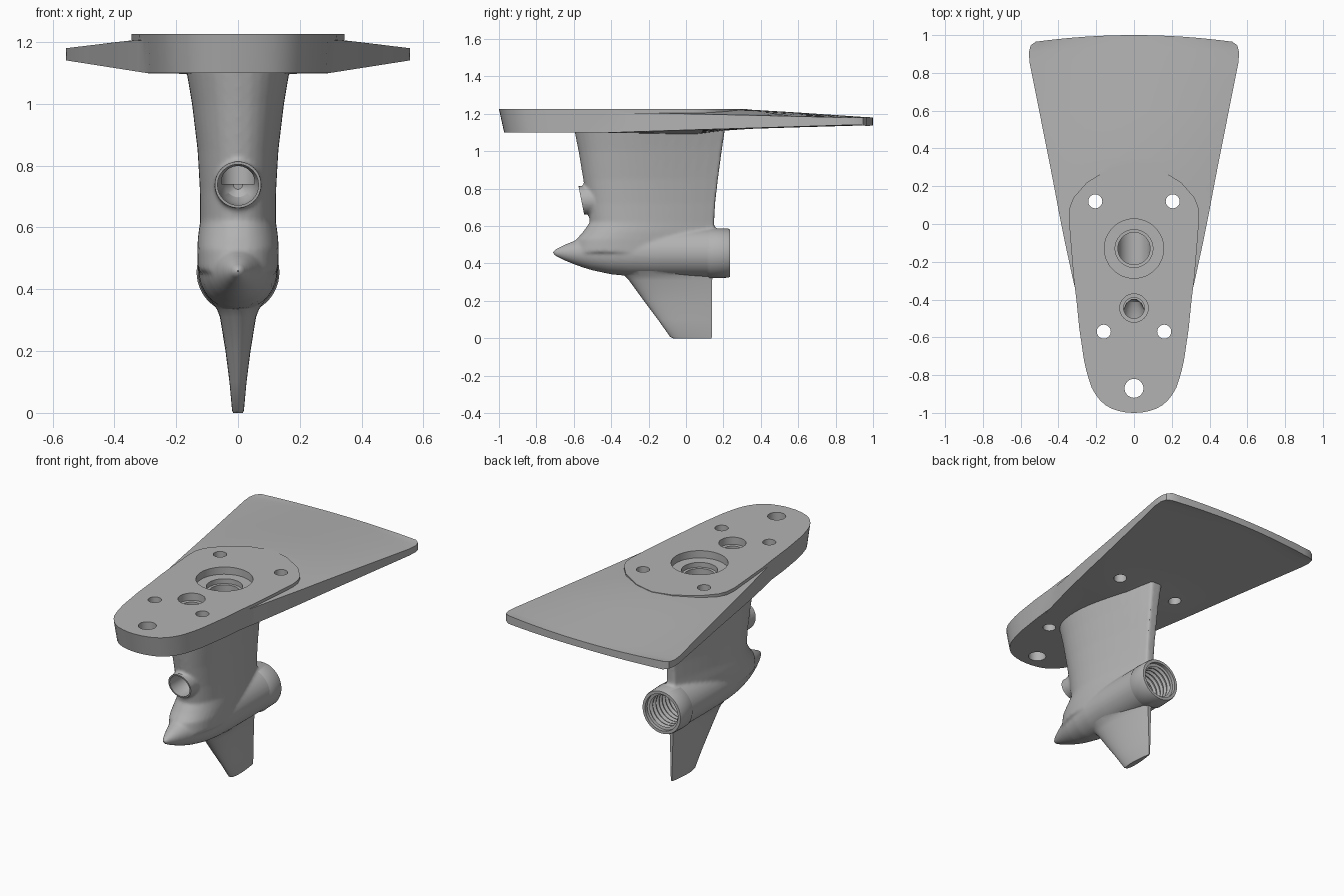
import bpy, bmesh
from math import sin, cos, pi, sqrt, radians
from mathutils import Vector

cube = bpy.data.objects.get("Cube")
if cube:
    bpy.data.objects.remove(cube, do_unlink=True)

grey = bpy.data.materials.new("cast_grey")
grey.use_nodes = True
grey.diffuse_color = (0.45, 0.45, 0.45, 1)
grey.node_tree.nodes["Principled BSDF"].inputs["Base Color"].default_value = (0.45, 0.45, 0.45, 1)


def loft(name, rings):
    """Closed skin through a list of equally long point rings."""
    bm = bmesh.new()
    rows = [[bm.verts.new(p) for p in ring] for ring in rings]
    n = len(rows[0])
    for a, b in zip(rows, rows[1:]):
        for i in range(n):
            j = (i + 1) % n
            bm.faces.new((a[i], a[j], b[j], b[i]))
    caps = [bm.faces.new(rows[0]), bm.faces.new(rows[-1])]
    bmesh.ops.triangulate(bm, faces=caps)
    bmesh.ops.recalc_face_normals(bm, faces=bm.faces)
    mesh = bpy.data.meshes.new(name)
    bm.to_mesh(mesh)
    bm.free()
    mesh.materials.append(grey)
    ob = bpy.data.objects.new(name, mesh)
    bpy.context.collection.objects.link(ob)
    return ob


def turned(name, profile, centre, axis="Z", sides=48, slant=0.0):
    """Round part from (position along axis, radius) pairs."""
    rings = []
    for h, r in profile:
        ring = []
        for i in range(sides):
            a = 2 * pi * i / sides
            u, v = r * cos(a), r * sin(a)
            if axis == "Z":
                ring.append(Vector((centre[0] + u, centre[1] + v, h)))
            else:
                ring.append(Vector((centre[0] + u, h - slant * v, centre[1] + v)))
        rings.append(ring)
    return loft(name, rings)


def foil(name, levels, steps=18):
    """Streamlined blade from (z, front y, back y, half width) levels."""
    ts = [(i / steps) ** 1.6 for i in range(steps + 1)]

    def width(t):
        return 10 * (.2969 * sqrt(t) - .126 * t - .3516 * t**2 + .2843 * t**3 - .1015 * t**4) + .2 * t

    rings = []
    for z, front, back, half in levels:
        side = [(half * width(t), front + (back - front) * t, z) for t in ts]
        rings.append(side + [(-x, y, h) for x, y, h in reversed(side[1:])])
    return loft(name, rings)


def apply_all(ob):
    bpy.ops.object.select_all(action="DESELECT")
    bpy.context.view_layer.objects.active = ob
    ob.select_set(True)
    for mod in list(ob.modifiers):
        bpy.ops.object.modifier_apply(modifier=mod.name)


def combine(ob, other, operation):
    mod = ob.modifiers.new("join", "BOOLEAN")
    mod.operation = operation
    mod.solver = "MANIFOLD"
    mod.object = other
    apply_all(ob)
    bpy.data.objects.remove(other, do_unlink=True)


# Strut, gear pod and water inlet, melted together for cast fillets
housing = foil("drive_housing", [
    (.46, -.60, .15, .122), (.53, -.585, .15, .124), (.57, -.55, .15, .122),
    (.62, -.515, .15, .115), (.72, -.527, .155, .116), (.85, -.55, .17, .123),
    (1.0, -.575, .19, .14), (1.1, -.595, .205, .156), (1.16, -.605, .21, .165)])
pod = turned("gear_pod", [
    (-.715, .004), (-.70, .018), (-.65, .042), (-.6, .062), (-.55, .08), (-.5, .095),
    (-.4, .116), (-.3, .126), (-.15, .13), (.18, .13)], (0, .458), "Y")
inlet = turned("inlet_boss", [
    (-.55, .076), (-.5, .077), (-.44, .077), (-.4, .06), (-.37, .03)],
    (0, .738), "Y", slant=.2)
combine(housing, pod, "UNION")
combine(housing, inlet, "UNION")
remesh = housing.modifiers.new("melt", "REMESH")
remesh.mode = "VOXEL"
remesh.voxel_size = .009
smooth = housing.modifiers.new("fillet", "SMOOTH")
smooth.factor = .5
smooth.iterations = 6
apply_all(housing)

# Crisp rims on the pod and inlet
combine(housing, turned("pod_collar", [(.10, .12), (.13, .134), (.225, .131), (.235, .127)],
                        (0, .455), "Y"), "UNION")
combine(housing, turned("inlet_rim", [(-.56, .075), (-.5, .076), (-.45, .06)],
                        (0, .738), "Y", slant=.2), "UNION")

# Skeg below the pod
combine(housing, foil("skeg", [
    (0, -.07, .135, .015), (.008, -.085, .14, .018), (.1, -.15, .14, .026),
    (.2, -.225, .14, .038), (.31, -.305, .14, .055), (.335, -.33, .142, .064),
    (.36, -.36, .145, .08)]), "UNION")

# Mounting pad
half = [(0, -1), (.04, -.998), (.08, -.99), (.115, -.979), (.15, -.96), (.18, -.933),
        (.205, -.9), (.225, -.865), (.24, -.82), (.254, -.77), (.265, -.72), (.29, -.55),
        (.305, -.4), (.32, -.28), (.335, -.1), (.345, .03), (.34, .09), (.32, .14),
        (.25, .22), (.12, .3), (0, .33)]
outline = half + [(-x, y) for x, y in reversed(half[1:-1])]
pad = loft("mounting_pad", [
    [(x * .98, y * .972 if y < 0 else y, 1.1 + max(0, y + .4) * .06) for x, y in outline],
    [(x, y, 1.225) for x, y in outline]])

# Flared rear plate: (y, half width, top at centre, bottom at centre)
rows = [(-.45, .285, 1.222, 1.098), (-.3, .322, 1.222, 1.092), (-.1, .365, 1.222, 1.087),
        (.05, .395, 1.222, 1.088), (.2, .422, 1.222, 1.11), (.35, .45, 1.222, 1.12),
        (.6, .498, 1.207, 1.128), (.88, .552, 1.188, 1.136), (.94, .557, 1.184, 1.138),
        (.98, .547, 1.181, 1.139), (1.0, .52, 1.18, 1.139)]
us = [i / 10 - 1 for i in range(21)]
rings = []
for y, w, top, bottom in rows:
    edge_top = 1.205 - .12 * max(0, w - .345)
    edge_bottom = 1.1 + .157 * (w - .3)

    def point(u, mid, edge, power):
        return (u * w, y - .035 * u * u * max(0, y), mid + (edge - mid) * abs(u) ** power)

    rings.append([point(u, top, edge_top, 2) for u in us]
                 + [point(u, bottom, edge_bottom, 1.3) for u in reversed(us)])
plate = loft("rear_plate", rings)
combine(plate, pad, "UNION")
combine(housing, plate, "UNION")

# Bolt holes
for x, y, r in [(.205, .12, .037), (-.205, .12, .037), (.16, -.57, .037),
                (-.16, -.57, .037), (0, -.87, .05)]:
    combine(housing, turned("bolt_hole", [(1.04, r), (1.3, r)], (x, y), sides=32), "DIFFERENCE")

# Drive shaft bore with stepped seat
combine(housing, turned("shaft_bore", [
    (.45, .085), (1.15, .085), (1.151, .1), (1.18, .1), (1.181, .157), (1.3, .157)],
    (0, -.13)), "DIFFERENCE")

# Water passage and its inlet mouth
combine(housing, turned("water_bore", [
    (.74, .055), (1.18, .055), (1.181, .075), (1.3, .075)], (0, -.445)), "DIFFERENCE")
combine(housing, turned("inlet_bore", [
    (-.65, .066), (-.53, .066), (-.46, .057), (-.42, .04), (-.4, .015)],
    (0, .738), "Y", slant=.2), "DIFFERENCE")

# Threaded propeller shaft bore
thread = [(-.22, .085), (.0, .085)]
for i in range(7):
    y = .005 + i * .03
    thread += [(y, .094), (y + .009, .108), (y + .018, .108), (y + .027, .094)]
thread += [(.215, .11), (.3, .11)]
combine(housing, turned("propeller_bore", thread, (0, .455), "Y"), "DIFFERENCE")

# Smooth shading with crisp machined edges
bpy.ops.object.select_all(action="DESELECT")
bpy.context.view_layer.objects.active = housing
housing.select_set(True)
bpy.ops.object.shade_smooth_by_angle(angle=radians(32))
